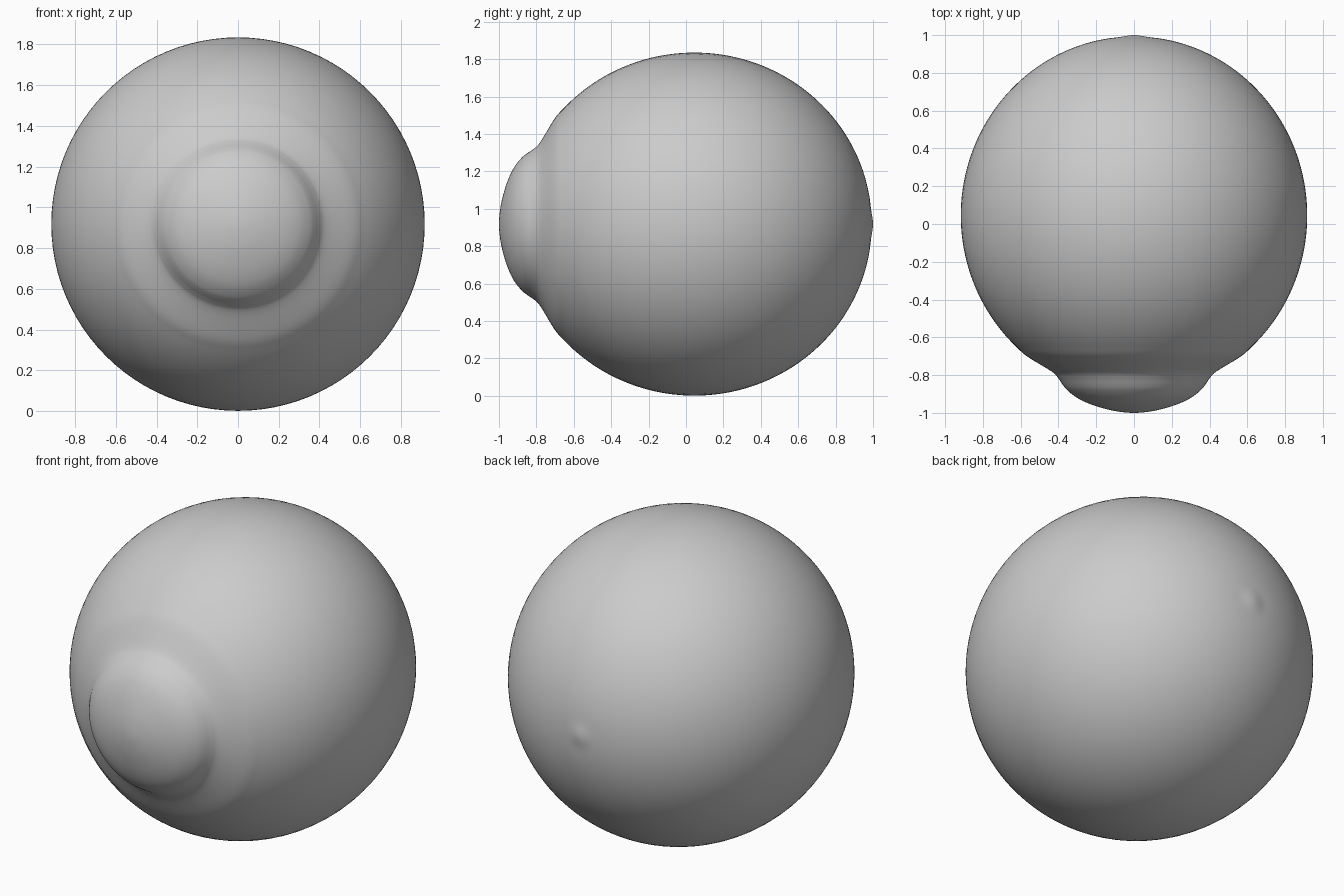
import bpy, bmesh
from math import sin, cos, pi, sqrt
from mathutils import Matrix, Vector

if "Cube" in bpy.data.objects:
    bpy.data.objects.remove(bpy.data.objects["Cube"])

CENTRE_Z = 0.918
STEPS = 96

# body: slightly long ellipse from the back pole to where the bump begins (y, radius)
R, LEN, CY = 0.917, 0.948, 0.045
body = [(1.0, 0.0)]
for i in range(1, 31):
    a = i * pi / 38
    body.append((CY + LEN * cos(a), R * sin(a)))

# front bump: concave neck, then a rounded cap
bump = [(-0.78, 0.437), (-0.815, 0.402), (-0.85, 0.378), (-0.88, 0.353),
        (-0.92, 0.302), (-0.955, 0.228), (-0.983, 0.135), (-0.996, 0.06), (-1.0, 0.0)]


def smooth(pts, n=4):
    """Catmull-Rom curve through the profile points, mirrored at both poles."""
    p = [Vector(q) for q in pts]
    p = [Vector((p[1].x, -p[1].y))] + p + [Vector((p[-2].x, -p[-2].y))]
    out = []
    for a, b, c, d in zip(p, p[1:], p[2:], p[3:]):
        for k in range(n):
            t = k / n
            out.append(0.5 * (2 * b + (c - a) * t + (2 * a - 5 * b + 4 * c - d) * t * t
                              + (3 * b - a - 3 * c + d) * t ** 3))
    return out + [p[-2]]


profile = smooth(body + bump)

# revolve the profile around the front-to-back axis
bm = bmesh.new()
vs = [bm.verts.new((max(r, 0.0), y, CENTRE_Z)) for y, r in profile]
edges = [bm.edges.new(pair) for pair in zip(vs, vs[1:])]
bmesh.ops.spin(bm, geom=vs + edges, cent=(0, 0, CENTRE_Z), axis=(0, 1, 0),
               angle=2 * pi, steps=STEPS, use_duplicate=False)
bmesh.ops.remove_doubles(bm, verts=bm.verts, dist=0.0005)
bmesh.ops.recalc_face_normals(bm, faces=bm.faces)
for f in bm.faces:
    f.smooth = True
mesh = bpy.data.meshes.new("round_body_with_bump")
bm.to_mesh(mesh)
bm.free()
obj = bpy.data.objects.new("round_body_with_bump", mesh)
bpy.context.collection.objects.link(obj)
